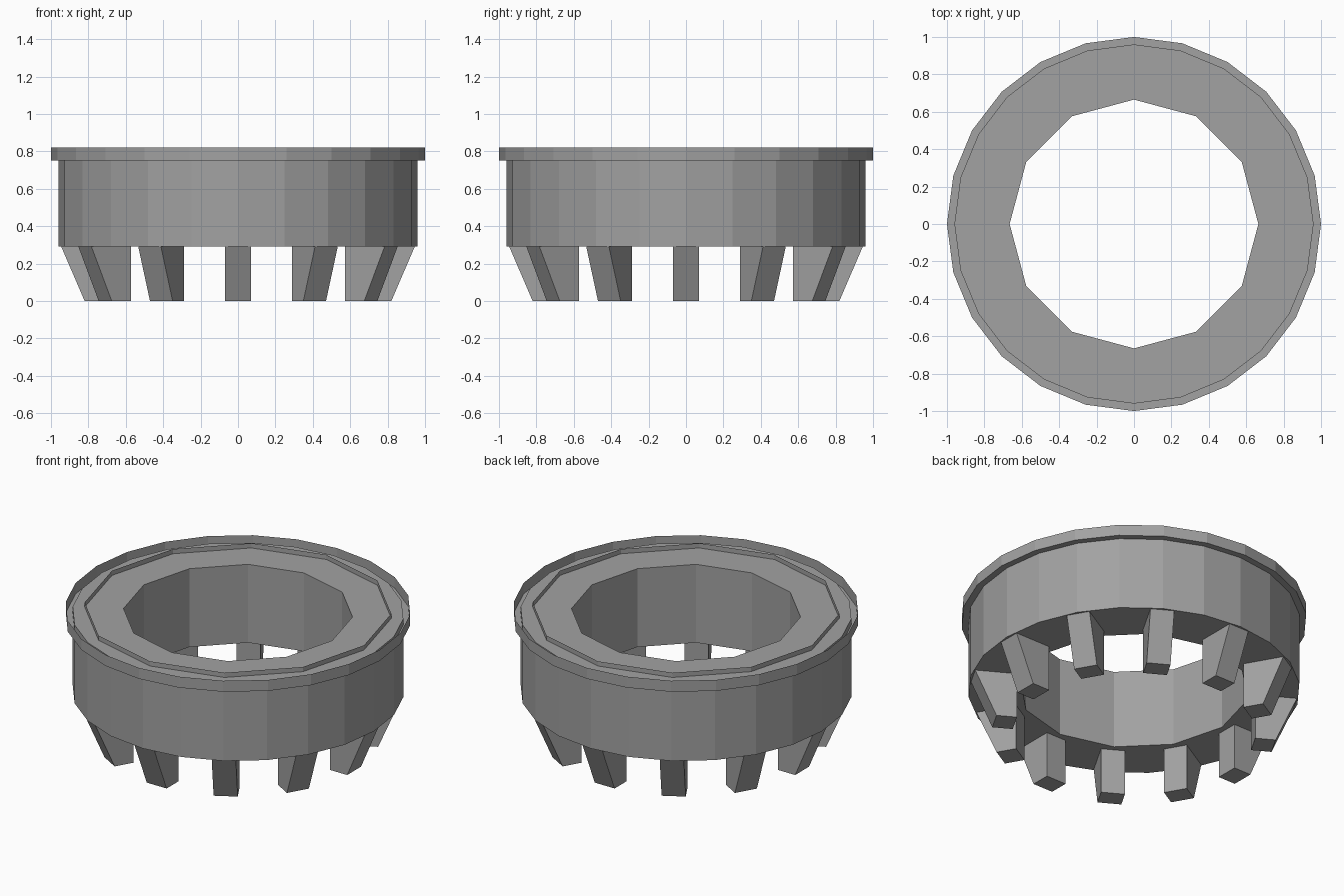
import bpy, bmesh, math
from mathutils import Matrix

if "Cube" in bpy.data.objects:
    bpy.data.objects.remove(bpy.data.objects["Cube"])

TOP, FLOOR, LEDGE, BASE = 0.82, 0.79, 0.75, 0.29
R_FLANGE, R_BODY, R_LIP, R_HOLE = 1.0, 0.96, 0.89, 0.665

gray = bpy.data.materials.new("light_gray")
gray.diffuse_color = (0.36, 0.36, 0.36, 1)
gray.use_nodes = True
gray.node_tree.nodes["Principled BSDF"].inputs["Base Color"].default_value = gray.diffuse_color


def finish(name, bm):
    mesh = bpy.data.meshes.new(name)
    bm.to_mesh(mesh)
    bm.free()
    mesh.materials.append(gray)
    obj = bpy.data.objects.new(name, mesh)
    bpy.context.collection.objects.link(obj)
    return obj


def ring(bm, r, z, n):
    """Closed loop of n edges around the z axis."""
    vs = [bm.verts.new((r * math.cos(2 * math.pi * i / n),
                        r * math.sin(2 * math.pi * i / n), z)) for i in range(n)]
    return [bm.edges.new((vs[i], vs[(i + 1) % n])) for i in range(n)]


def bridge(bm, a, b):
    bmesh.ops.bridge_loops(bm, edges=a + b)


# Body: 24-sided outside, 12-sided hole
bm = bmesh.new()
out_low, out_high = ring(bm, R_BODY, BASE, 24), ring(bm, R_BODY, FLOOR, 24)
in_low, in_high = ring(bm, R_HOLE, BASE, 12), ring(bm, R_HOLE, FLOOR, 12)
for a, b in ((out_low, out_high), (out_high, in_high),
             (in_high, in_low), (in_low, out_low)):
    bridge(bm, a, b)
bmesh.ops.recalc_face_normals(bm, faces=bm.faces)
finish("body", bm)

# Flange: thin upright wall standing on a narrow ledge
bm = bmesh.new()
wall_low, wall_high = ring(bm, R_FLANGE, LEDGE, 24), ring(bm, R_FLANGE, TOP, 24)
bridge(bm, wall_low, wall_high)
bridge(bm, wall_low, ring(bm, R_BODY, LEDGE, 24))
bmesh.ops.recalc_face_normals(bm, faces=bm.faces)
finish("flange", bm)

# Lip: thin 12-sided wall on the top face
bm = bmesh.new()
bridge(bm, ring(bm, R_LIP, FLOOR, 12), ring(bm, R_LIP, TOP, 12))
bmesh.ops.recalc_face_normals(bm, faces=bm.faces)
finish("top_lip", bm)

# Legs: twelve wedges with an upright inner face and a sloping outer face
profile = [(0.70, 0), (0.82, 0), (0.945, BASE), (0.70, BASE)]
for i in range(12):
    bm = bmesh.new()
    face = bm.faces.new([bm.verts.new((r, -0.07, z)) for r, z in profile])
    ext = bmesh.ops.extrude_face_region(bm, geom=[face])
    moved = [g for g in ext["geom"] if isinstance(g, bmesh.types.BMVert)]
    bmesh.ops.translate(bm, vec=(0, 0.14, 0), verts=moved)
    bm.normal_update()
    bmesh.ops.recalc_face_normals(bm, faces=bm.faces)
    bm.transform(Matrix.Rotation(math.radians(30 * i), 4, "Z"))
    finish(f"leg_{i + 1}", bm)
